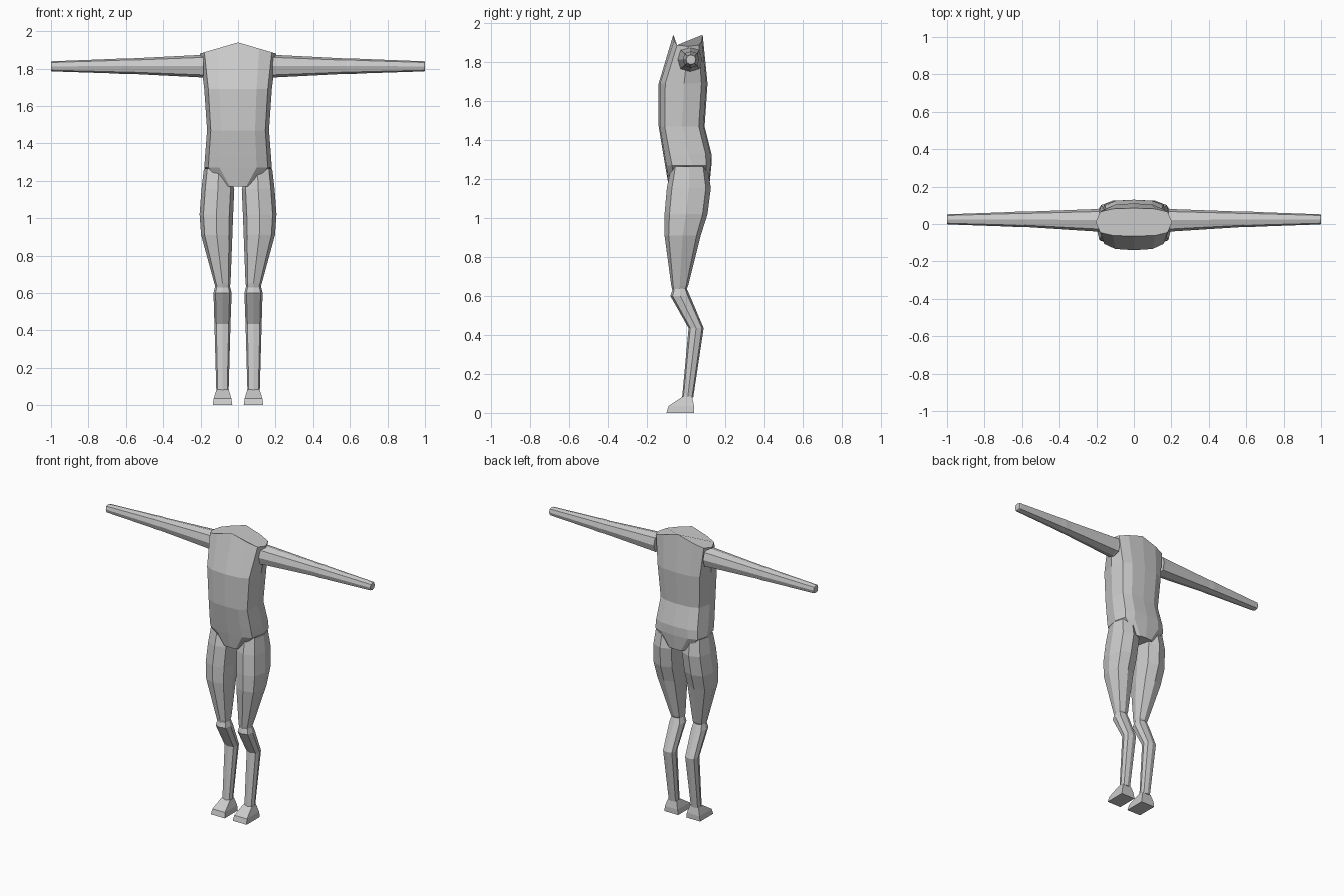
import bpy, bmesh

grey = bpy.data.materials.new("plain grey")
grey.diffuse_color = (0.6, 0.6, 0.6, 1)


def loft(name, rings, mirrored=True):
    """Skin a list of equal-length point rings and cap both ends."""
    bm = bmesh.new()
    vs = [[bm.verts.new(p) for p in ring] for ring in rings]
    n = len(rings[0])
    for a, b in zip(vs, vs[1:]):
        for i in range(n):
            j = (i + 1) % n
            bm.faces.new((a[i], a[j], b[j], b[i]))
    bm.faces.new(vs[0])
    bm.faces.new(vs[-1])
    bmesh.ops.recalc_face_normals(bm, faces=bm.faces[:])
    me = bpy.data.meshes.new(name)
    bm.to_mesh(me)
    bm.free()
    me.materials.append(grey)
    ob = bpy.data.objects.new(name, me)
    bpy.context.collection.objects.link(ob)
    if mirrored:
        ob.modifiers.new("mirror", "MIRROR").use_mirror_merge = False
    return ob


# Unit cross-sections
D = 0.77
OCT = [(1, 0), (D, D), (0, 1), (-D, D), (-1, 0), (-D, -D), (0, -1), (D, -D)]
BODY = [(1, 0), (0.88, 0.74), (0.55, 0.95), (0, 1), (-0.55, 0.95), (-0.88, 0.74),
        (-1, 0), (-0.88, -0.74), (-0.55, -0.95), (0, -1), (0.55, -0.95), (0.88, -0.74)]
BOX = [(1, 1), (-1, 1), (-1, -1), (1, -1)]


def section(shape, z, x0, x1, y0, y1, ym=None):
    """Horizontal ring between x0..x1 and y0..y1, widest at ym."""
    cx, hw = (x0 + x1) / 2, (x1 - x0) / 2
    ym = (y0 + y1) / 2 if ym is None else ym
    return [(cx + u * hw, ym + (v * (y1 - ym) if v > 0 else v * (ym - y0)), z)
            for u, v in shape]


# Torso: z, half width, front, back, side seam
rings = [section(BODY, z, -w, w, f, b, m) for z, w, f, b, m in [
    (1.17, 0.08, -0.09, 0.12, 0.03),
    (1.27, 0.18, -0.107, 0.13, 0.03),
    (1.33, 0.176, -0.117, 0.13, 0.012),
    (1.47, 0.165, -0.14, 0.095, -0.02),
    (1.69, 0.18, -0.14, 0.11, -0.01),
    (1.94, 0.204, -0.065, 0.085, 0.01)]]
# shoulders slope down from the centre
rings[-1] = [(x, y, z - 0.06 * abs(x) / 0.204) for x, y, z in rings[-1]]
loft("torso", rings, False)

# Thigh, with the top ring cut away towards the crotch
rings = [section(OCT, *r) for r in [
    (0.63, 0.045, 0.12, -0.07, 0.0),
    (0.65, 0.04, 0.126, -0.075, 0.01),
    (0.91, 0.03, 0.197, -0.11, 0.075),
    (1.02, 0.026, 0.205, -0.11, 0.11),
    (1.155, 0.02, 0.195, -0.098, 0.127),
    (1.265, 0.025, 0.182, -0.075, 0.108)]]
rings[-1] = [(x, y, z - 0.095 * max(0, (0.105 - x) / 0.08)) for x, y, z in rings[-1]]
loft("thigh", rings)

# Lower leg: bent back below the knee
loft("lower_leg", [section(OCT, *r) for r in [
    (0.08, 0.05, 0.116, -0.02, 0.037),
    (0.435, 0.04, 0.126, 0.013, 0.09),
    (0.60, 0.034, 0.131, -0.08, 0.02),
    (0.645, 0.045, 0.12, -0.065, 0.0)]])

# Foot: wedge with a longer toe
loft("foot", [section(BOX, *r) for r in [
    (0.0, 0.03, 0.135, -0.10, 0.041),
    (0.035, 0.035, 0.13, -0.09, 0.041),
    (0.085, 0.05, 0.115, -0.015, 0.03)]])

# Arm: x, centre y, centre z, radius
loft("arm", [[(x, cy + u * r, cz + v * r) for u, v in OCT] for x, cy, cz, r in [
    (0.185, 0.02, 1.813, 0.062),
    (0.20, 0.02, 1.813, 0.06),
    (0.58, 0.025, 1.813, 0.041),
    (0.62, 0.025, 1.813, 0.042),
    (0.66, 0.025, 1.813, 0.039),
    (0.995, 0.025, 1.812, 0.027),
    (1.0, 0.025, 1.812, 0.024)]])
